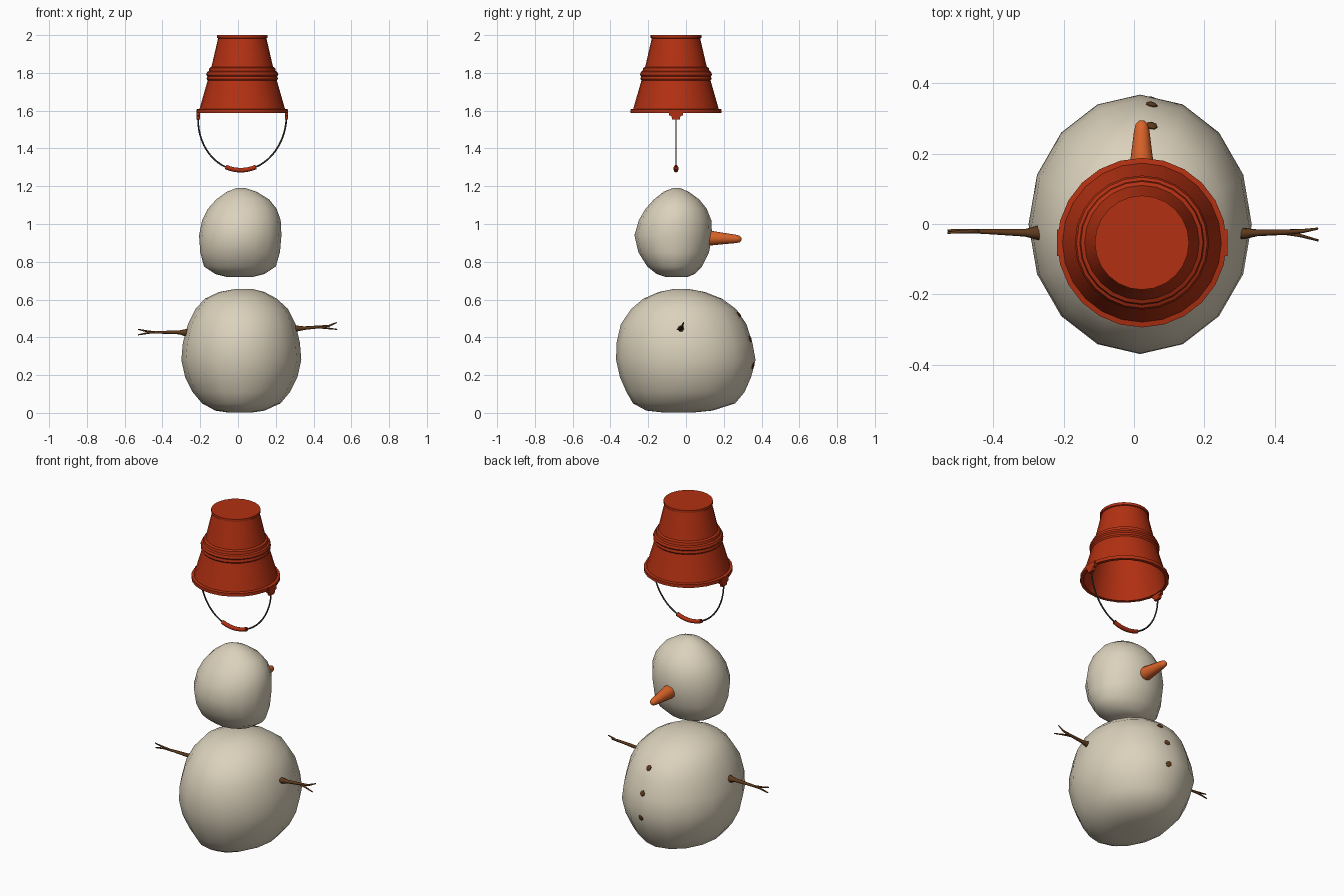
import bpy, bmesh, math
from mathutils import Vector
from mathutils.bvhtree import BVHTree


def material(name, rgb):
    m = bpy.data.materials.new(name)
    m.diffuse_color = (*rgb, 1)
    return m


SNOW = material("warm_snow", (0.71, 0.64, 0.50))
RED = material("bucket_red", (0.45, 0.03, 0.006))
ORANGE = material("carrot_orange", (0.70, 0.125, 0.022))
BROWN = material("twig_brown", (0.11, 0.042, 0.012))
WIRE = material("wire_grey", (0.04, 0.04, 0.04))


def finish(bm, name, mat, angle=180):
    bmesh.ops.recalc_face_normals(bm, faces=bm.faces)
    me = bpy.data.meshes.new(name)
    bm.to_mesh(me)
    bm.free()
    ob = bpy.data.objects.new(name, me)
    bpy.context.collection.objects.link(ob)
    me.materials.append(mat)
    bpy.ops.object.select_all(action='DESELECT')
    ob.select_set(True)
    bpy.context.view_layer.objects.active = ob
    bpy.ops.object.shade_smooth_by_angle(angle=math.radians(angle))
    return ob


def skin(bm, loops, caps=True):
    """Bridge successive point loops and close both ends."""
    rings = [[bm.verts.new(p) for p in loop] for loop in loops]
    n = len(rings[0])
    for a, b in zip(rings, rings[1:]):
        for i in range(n):
            j = (i + 1) % n
            bm.faces.new((a[i], a[j], b[j], b[i]))
    if caps:
        bm.faces.new(rings[0])
        bm.faces.new(rings[-1])


def snowball(name, levels, sides=16):
    """Loft ellipses given as z, x min, x max, y min, y max."""
    bm = bmesh.new()
    loops = []
    for z, x0, x1, y0, y1 in levels:
        loops.append([((x0 + x1) / 2 + (x1 - x0) / 2 * math.cos(t),
                       (y0 + y1) / 2 + (y1 - y0) / 2 * math.sin(t), z)
                      for t in (2 * math.pi * i / sides for i in range(sides))])
    skin(bm, loops)
    return finish(bm, name, SNOW)


def tube(bm, pts, radii, sides=8):
    """Tapered tube along a path."""
    pts = [Vector(p) for p in pts]
    loops = []
    for i, p in enumerate(pts):
        d = (pts[min(i + 1, len(pts) - 1)] - pts[max(i - 1, 0)]).normalized()
        up = Vector((0, 0, 1)) if abs(d.z) < 0.5 and abs(d.y) > 0.5 else Vector((0, 1, 0))
        u = d.cross(up).normalized()
        v = d.cross(u)
        loops.append([p + radii[i] * (u * math.cos(t) + v * math.sin(t))
                      for t in (2 * math.pi * k / sides for k in range(sides))])
    skin(bm, loops)


# Body and head
body = snowball("body", [
    (0.003, -0.06, 0.08, -0.13, 0.05), (0.012, -0.12, 0.14, -0.21, 0.14),
    (0.05, -0.19, 0.225, -0.28, 0.26), (0.11, -0.24, 0.275, -0.315, 0.31),
    (0.19, -0.28, 0.315, -0.35, 0.345), (0.28, -0.30, 0.335, -0.37, 0.368),
    (0.37, -0.292, 0.328, -0.368, 0.352), (0.47, -0.265, 0.305, -0.345, 0.32),
    (0.55, -0.225, 0.265, -0.29, 0.265), (0.605, -0.175, 0.205, -0.225, 0.19),
    (0.64, -0.10, 0.14, -0.145, 0.10), (0.655, -0.02, 0.08, -0.07, 0.02)])
snowball("head", [
    (0.72, -0.06, 0.08, -0.11, 0.01), (0.735, -0.12, 0.14, -0.155, 0.045),
    (0.775, -0.18, 0.20, -0.205, 0.085), (0.85, -0.20, 0.222, -0.252, 0.122),
    (0.94, -0.206, 0.23, -0.273, 0.138), (1.02, -0.19, 0.226, -0.25, 0.134),
    (1.08, -0.16, 0.205, -0.215, 0.11), (1.13, -0.115, 0.165, -0.17, 0.07),
    (1.17, -0.06, 0.10, -0.12, 0.015), (1.19, -0.01, 0.04, -0.07, -0.03)])

# Carrot nose
bm = bmesh.new()
tube(bm, [(0.022, 0.09, 0.926), (0.022, 0.14, 0.925), (0.022, 0.20, 0.923),
          (0.022, 0.265, 0.921), (0.022, 0.285, 0.92), (0.022, 0.294, 0.92)],
     [0.041, 0.038, 0.030, 0.022, 0.017, 0.007], 12)
finish(bm, "carrot_nose", ORANGE)

# Buttons seated on the surface of the body
hull = BVHTree.FromPolygons([v.co for v in body.data.vertices],
                            [p.vertices for p in body.data.polygons])
bm = bmesh.new()
for z in (0.25, 0.39, 0.52):
    hit, normal, _, _ = hull.ray_cast(Vector((0.05, 1, z)), Vector((0, -1, 0)))
    if normal.y < 0:
        normal = -normal
    tube(bm, [hit - normal * 0.012, hit + normal * 0.003, hit + normal * 0.007],
         [0.018, 0.017, 0.010], 7)
finish(bm, "buttons", BROWN, 40)

# Forked twig arms
arms = {
    "left_arm": [([(-0.25, -0.025, 0.425), (-0.275, -0.025, 0.425), (-0.31, -0.025, 0.427),
                   (-0.40, -0.022, 0.427), (-0.47, -0.02, 0.425), (-0.53, -0.018, 0.413)],
                  [0.024, 0.021, 0.011, 0.008, 0.006, 0.003]),
                 ([(-0.44, -0.021, 0.427), (-0.49, -0.022, 0.434), (-0.53, -0.025, 0.443)],
                  [0.006, 0.005, 0.003])],
    "right_arm": [([(0.28, -0.027, 0.445), (0.315, -0.027, 0.446), (0.35, -0.025, 0.448),
                    (0.43, -0.023, 0.455), (0.48, -0.02, 0.46), (0.523, -0.013, 0.478)],
                   [0.019, 0.016, 0.010, 0.008, 0.006, 0.003]),
                  ([(0.42, -0.023, 0.454), (0.47, -0.032, 0.448), (0.525, -0.047, 0.442)],
                   [0.007, 0.005, 0.003])],
}
for name, twigs in arms.items():
    bm = bmesh.new()
    for pts, radii in twigs:
        tube(bm, pts, radii, 7)
    finish(bm, name, BROWN)

# Upturned bucket: outer wall, ridges, lip, inner wall
CX, CY = 0.0225, -0.053
profile = [(0.134, 2.0), (0.134, 1.985), (0.128, 1.983), (0.163, 1.832),
           (0.174, 1.826), (0.177, 1.81), (0.186, 1.805), (0.191, 1.79),
           (0.185, 1.782), (0.189, 1.768), (0.183, 1.76), (0.226, 1.61),
           (0.241, 1.607), (0.241, 1.588), (0.222, 1.588), (0.176, 1.77),
           (0.120, 1.98)]
bm = bmesh.new()
skin(bm, [[(CX + r * math.cos(t), CY + r * math.sin(t), z)
           for t in (2 * math.pi * i / 24 for i in range(24))] for r, z in profile])
finish(bm, "bucket", RED, 30)

# Handle ears on both sides of the lip
bm = bmesh.new()
for s in (-1, 1):
    x = CX + s * 0.234
    outline = [(-0.038, 1.606), (0.038, 1.606), (0.036, 1.575), (0.024, 1.572),
               (0.020, 1.553), (-0.020, 1.553), (-0.024, 1.572), (-0.036, 1.575)]
    skin(bm, [[(x + d, CY + y, z) for y, z in outline] for d in (-0.008, 0.009)])
finish(bm, "handle_ears", RED, 30)


def bail(t):
    """Point on the hanging handle arc."""
    return (CX - 0.008 * math.sin(t) + 0.234 * math.cos(t), CY,
            1.565 - 0.28 * math.sin(t))


# Wire handle and its grip
bm = bmesh.new()
tube(bm, [bail(math.pi * i / 28) for i in range(29)], [0.0045] * 29, 6)
finish(bm, "handle_wire", WIRE)
bm = bmesh.new()
tube(bm, [bail(math.radians(70 + 40 * i / 8)) for i in range(9)], [0.012] * 9, 8)
finish(bm, "handle_grip", RED, 50)
